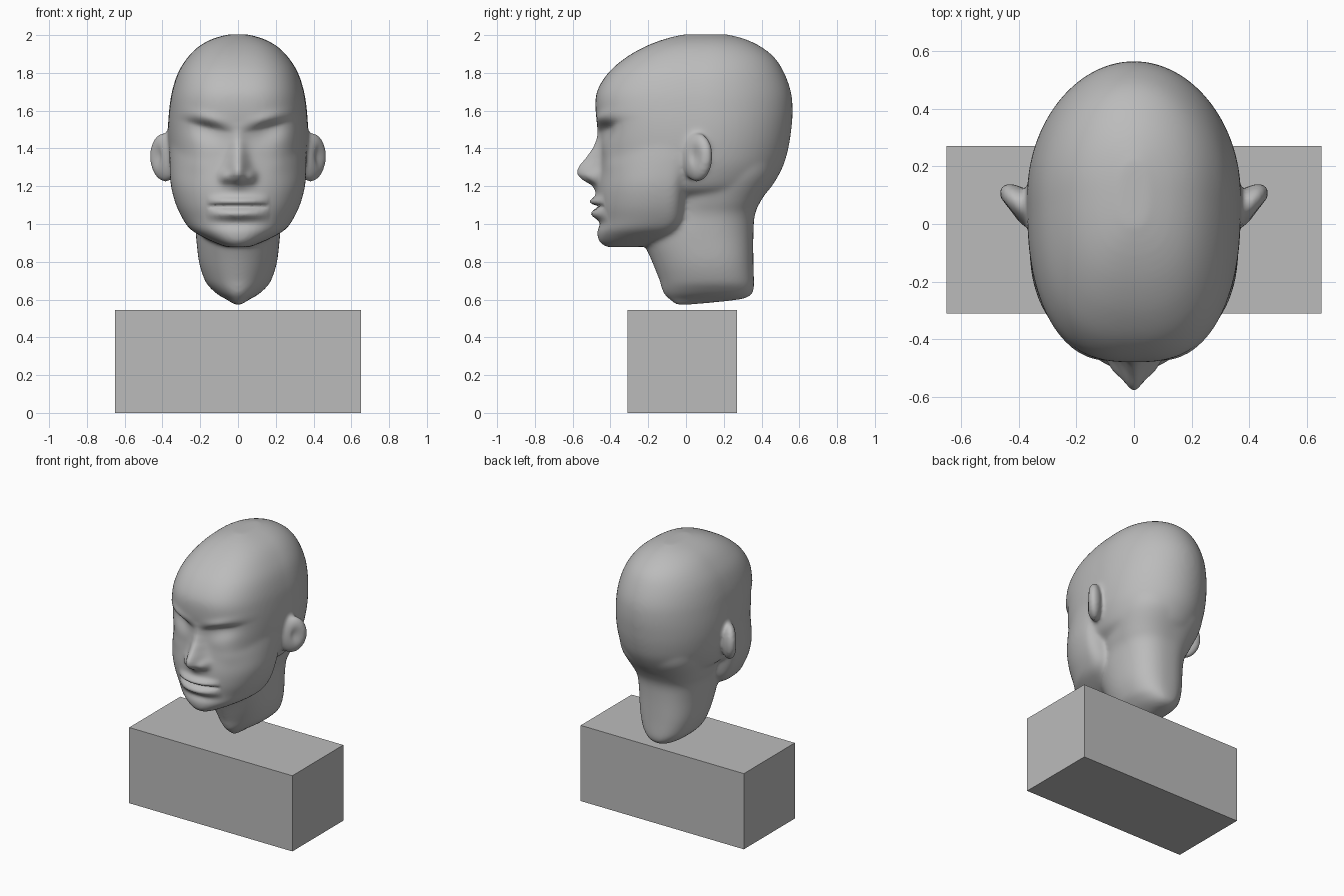
import bpy, bmesh, math
from mathutils import Matrix, Vector

if "Cube" in bpy.data.objects:
    bpy.data.objects.remove(bpy.data.objects["Cube"])

grey = bpy.data.materials.new("plaster grey")
grey.diffuse_color = (0.5, 0.5, 0.5, 1)
grey.use_nodes = True
grey.node_tree.nodes["Principled BSDF"].inputs["Base Color"].default_value = grey.diffuse_color


def lerp_table(table, t):
    """Smoothly interpolated value from (position, value) pairs."""
    if t <= table[0][0]:
        return table[0][1]
    for (a, va), (b, vb) in zip(table, table[1:]):
        if t <= b:
            s = (t - a) / (b - a)
            return va + (vb - va) * s
    return table[-1][1]


def catmull(rings, steps=5):
    """Refine a list of ring tuples with a Catmull-Rom spline."""
    out = []
    for i in range(len(rings) - 1):
        p = [Vector(rings[max(0, min(len(rings) - 1, i + k))]) for k in (-1, 0, 1, 2)]
        for j in range(steps):
            t = j / steps
            out.append(0.5 * (2 * p[1] + (p[2] - p[0]) * t
                              + (2 * p[0] - 5 * p[1] + 4 * p[2] - p[3]) * t * t
                              + (3 * p[1] - p[0] - 3 * p[2] + p[3]) * t ** 3))
    out.append(Vector(rings[-1]))
    return out


def loft(bm, rings, mid, n_front, n_back, count=64):
    """Closed loft of superellipse rings given as (z, front y, back y, half width)."""
    loops = []
    for z, yf, yb, w in catmull(rings):
        yc = yf + mid * (yb - yf)
        loop = []
        for k in range(count):
            a = 2 * math.pi * k / count
            c, s = math.cos(a), math.sin(a)
            n = n_front if s < 0 else n_back
            depth = (yc - yf) if s < 0 else (yb - yc)
            x = w * math.copysign(abs(c) ** (2 / n), c)
            y = yc + depth * math.copysign(abs(s) ** (2 / n), s)
            loop.append(bm.verts.new((x, y, z)))
        loops.append(loop)
    for lo, hi in zip(loops, loops[1:]):
        for k in range(count):
            m = (k + 1) % count
            bm.faces.new((lo[k], lo[m], hi[m], hi[k]))
    bm.faces.new(loops[0][::-1])
    bm.faces.new(loops[-1])


# Rough head volumes: cranium, jaw, neck and ears
bm = bmesh.new()
cranium = [(1.15, -.36, .41, .26), (1.20, -.42, .455, .315), (1.30, -.44, .512, .352),
           (1.40, -.452, .542, .367), (1.50, -.465, .558, .371), (1.60, -.479, .565, .365),
           (1.70, -.472, .556, .350), (1.80, -.412, .52, .318), (1.88, -.32, .47, .268),
           (1.94, -.215, .395, .208), (1.98, -.11, .31, .135), (2.004, -.01, .22, .05)]
jaw = [(.877, -.42, -.25, .06), (.90, -.455, -.16, .12), (.93, -.469, -.08, .185),
       (.97, -.470, -.03, .25), (1.02, -.462, 0, .289), (1.10, -.470, .01, .328),
       (1.20, -.470, .02, .355), (1.30, -.457, .05, .362), (1.40, -.452, .10, .362),
       (1.50, -.450, .10, .350)]
neck = [(.572, -.055, .02, .02), (.60, -.09, .28, .06), (.625, -.115, .345, .105),
        (.66, -.13, .36, .145), (.70, -.14, .36, .175), (.80, -.18, .357, .207),
        (.95, -.24, .357, .224), (1.05, -.22, .365, .235), (1.12, -.20, .395, .26),
        (1.25, -.20, .475, .30), (1.35, -.10, .49, .30)]
loft(bm, cranium, .55, 2.7, 2.0)
loft(bm, jaw, .74, 2.2, 3.0)
loft(bm, neck, .55, 2.0, 2.5)
for side in (-1, 1):
    place = (Matrix.Translation((side * .388, .062, 1.352))
             @ Matrix.Rotation(-side * math.radians(45), 4, 'Z')
             @ Matrix.Rotation(math.radians(-6), 4, 'X')
             @ Matrix.Diagonal((.052, .100, .132, 1)))
    bmesh.ops.create_uvsphere(bm, u_segments=32, v_segments=20, radius=1, matrix=place)
bmesh.ops.recalc_face_normals(bm, faces=bm.faces)
mesh = bpy.data.meshes.new("head_volumes")
bm.to_mesh(mesh)
bm.free()
head = bpy.data.objects.new("head", mesh)
bpy.context.collection.objects.link(head)

# Fuse the volumes into one skin and soften the joins
fuse = head.modifiers.new("fuse", 'REMESH')
fuse.mode = 'VOXEL'
fuse.voxel_size = .011
soften = head.modifiers.new("soften", 'SMOOTH')
soften.factor = .5
soften.iterations = 22
deps = bpy.context.evaluated_depsgraph_get()
skin = bpy.data.meshes.new_from_object(head.evaluated_get(deps))
head.modifiers.clear()
head.data = skin
skin.name = "head"


def bump(d, sigma):
    return math.exp(-(d / sigma) ** 2)


nose_height = [(1.14, 0), (1.18, .012), (1.205, .03), (1.235, .085), (1.26, .112), (1.285, .118),
               (1.31, .108), (1.35, .077), (1.40, .043), (1.45, .018), (1.50, .004), (1.54, 0)]
nose_width = [(1.2, .06), (1.27, .06), (1.35, .047), (1.5, .036)]


def relief(x, z):
    """Forward height of the facial features."""
    ax = abs(x)
    h = lerp_table(nose_height, z) * bump(x, lerp_table(nose_width, z))
    # nostril wings
    h += .028 * bump(ax - .07, .028) * bump(z - 1.25, .032)
    # eye sockets with a sharp brow edge
    dz = z - (1.485 + .24 * (ax - .07))
    h -= .042 * bump(ax - .165, .10) * bump(dz, .028 if dz > 0 else .075)
    h += .010 * bump(ax - .16, .10) * bump(dz - .055, .03)
    # cheekbones
    h += .008 * bump(ax - .22, .07) * bump(z - 1.32, .06)
    # lips, mouth line and the dip above the chin
    lip = max(0, 1 - (ax / .17) ** 2)
    h += lip * (.040 * bump(z - 1.118, .026) + .038 * bump(z - 1.053, .028))
    h -= .026 * max(0, 1 - (ax / .165) ** 4) * bump(z - 1.093, .010)
    h -= .008 * bump(x, .12) * bump(z - 1.0, .025)
    return h


# Sculpt the face, and hollow the ears
for v in skin.vertices:
    x, y, z = v.co
    if y < -.15 and z > .95:
        w = min(1, (-.15 - y) / .15)
        v.co.y -= w * w * (3 - 2 * w) * relief(x, z)
    elif abs(x) > .38 and -.1 < y < .2:
        dent = .024 * bump(y - .045, .03) * bump(z - 1.36, .055)
        v.co.x -= math.copysign(dent * min(1, (abs(x) - .38) / .02), x)
skin.materials.clear()
skin.materials.append(grey)
for p in skin.polygons:
    p.use_smooth = True
    p.material_index = 0

# Rectangular plinth
bpy.ops.mesh.primitive_cube_add(size=1, location=(0, -.02, .2725))
plinth = bpy.context.object
plinth.name = "plinth"
plinth.scale = (1.3, .58, .545)
plinth.data.materials.append(grey)
